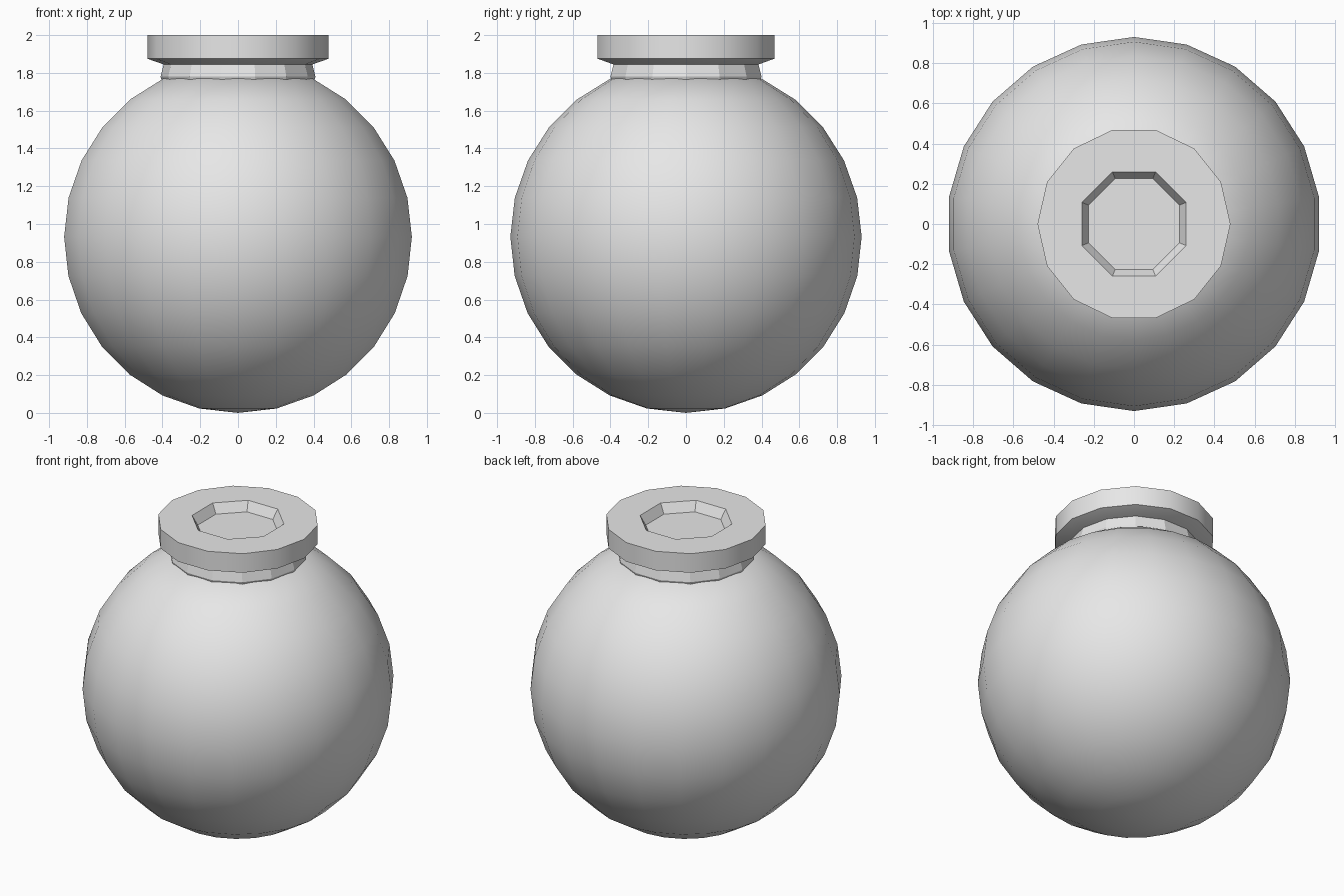
import bpy
import bmesh
import math

cube = bpy.data.objects.get("Cube")
if cube:
    bpy.data.objects.remove(cube, do_unlink=True)

grey = bpy.data.materials.new("plain grey")
grey.use_nodes = True
grey.diffuse_color = (0.8, 0.8, 0.8, 1)
for node in grey.node_tree.nodes:
    if node.type == 'BSDF_PRINCIPLED':
        node.inputs["Base Color"].default_value = (0.8, 0.8, 0.8, 1)


def ring(bm, radius, z, sides, turn=0.0):
    """Closed loop of vertices around the z axis."""
    angles = [2 * math.pi * (i + turn) / sides for i in range(sides)]
    return [bm.verts.new((radius * math.cos(a), radius * math.sin(a), z)) for a in angles]


def wall(bm, profile, sides, turn=0.0):
    """Stack of rings joined by quads; returns the first and last ring."""
    rings = [ring(bm, r, z, sides, turn) for r, z in profile]
    for low, high in zip(rings, rings[1:]):
        for i in range(sides):
            j = (i + 1) % sides
            bm.faces.new((low[i], low[j], high[j], high[i]))
    return rings[0], rings[-1]


def loop_edges(bm, loop):
    return [bm.edges.get((loop[i - 1], loop[i])) for i in range(len(loop))]


def finish(bm, name, angle):
    bmesh.ops.recalc_face_normals(bm, faces=bm.faces[:])
    mesh = bpy.data.meshes.new(name)
    bm.to_mesh(mesh)
    bm.free()
    mesh.materials.append(grey)
    obj = bpy.data.objects.new(name, mesh)
    bpy.context.collection.objects.link(obj)
    bpy.ops.object.select_all(action='DESELECT')
    obj.select_set(True)
    bpy.context.view_layer.objects.active = obj
    bpy.ops.object.shade_smooth_by_angle(angle=math.radians(angle))
    return obj


# Round body, cut flat where the neck begins
RADIUS, STEPS = 0.93, 12
top_angle = math.pi - math.asin(0.40 / RADIUS)
arc = [top_angle * i / STEPS for i in range(1, STEPS + 1)]
bm = bmesh.new()
bottom, top = wall(bm, [(RADIUS * math.sin(a), RADIUS - RADIUS * math.cos(a)) for a in arc], 22, 0.5)
pole = bm.verts.new((0, 0, 0))
for i in range(len(bottom)):
    bm.faces.new((pole, bottom[i], bottom[i - 1]))
bm.faces.new(top)
finish(bm, "round_body", 35)

# Short neck
bm = bmesh.new()
bottom, top = wall(bm, [(0.40, 1.75), (0.41, 1.78), (0.39, 1.86)], 14)
bm.faces.new(bottom)
bm.faces.new(top)
finish(bm, "neck", 20)

# Thick lip with an eight-sided recess in its top
bm = bmesh.new()
bottom, rim = wall(bm, [(0.38, 1.84), (0.48, 1.875), (0.48, 2.0)], 14)
bm.faces.new(bottom)
floor, mouth = wall(bm, [(0.245, 1.94), (0.28, 2.0)], 8, 0.5)
bm.faces.new(floor)
bmesh.ops.triangle_fill(bm, use_beauty=True, edges=loop_edges(bm, rim) + loop_edges(bm, mouth))
finish(bm, "lip", 28)
